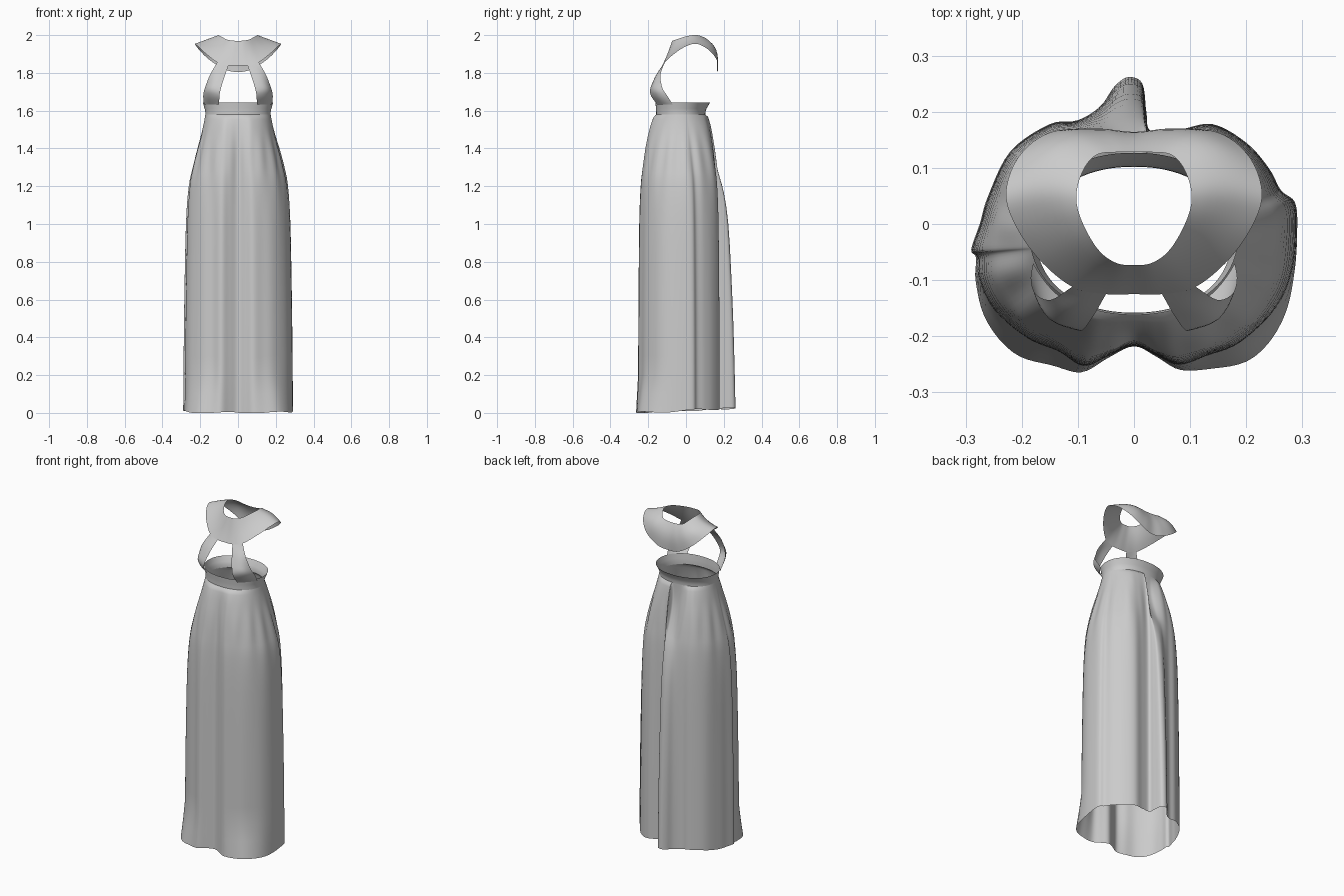
import bpy
import math
from mathutils import Vector

cube = bpy.data.objects.get("Cube")
if cube:
    bpy.data.objects.remove(cube, do_unlink=True)

fabric = bpy.data.materials.new("grey_fabric")
fabric.use_nodes = True
grey = (0.6, 0.6, 0.6, 1)
fabric.diffuse_color = grey
fabric.node_tree.nodes["Principled BSDF"].inputs["Base Color"].default_value = grey


def spline(points, steps, closed=False):
    """Catmull-Rom curve through the points."""
    pts = [Vector(p) for p in points]
    n = len(pts)
    out = []
    for i in range(n if closed else n - 1):
        if closed:
            a, b, c, d = (pts[(i + k) % n] for k in (-1, 0, 1, 2))
        else:
            b, c = pts[i], pts[i + 1]
            a = pts[i - 1] if i else 2 * b - c
            d = pts[i + 2] if i + 2 < n else 2 * c - b
        for s in range(steps):
            t = s / steps
            out.append(0.5 * (2 * b + (c - a) * t + (2 * a - 5 * b + 4 * c - d) * t ** 2
                              + (3 * b - a - 3 * c + d) * t ** 3))
    if not closed:
        out.append(pts[-1])
    return out


def sheet(name, rows, closed=False):
    """Skin a grid of rows into one smooth cloth surface."""
    n = len(rows[0])
    verts = [v for row in rows for v in row]
    faces = []
    for r in range(len(rows) - 1):
        for c in range(n if closed else n - 1):
            d = (c + 1) % n
            faces.append((r * n + c, r * n + d, (r + 1) * n + d, (r + 1) * n + c))
    mesh = bpy.data.meshes.new(name)
    mesh.from_pydata(verts, [], faces)
    mesh.materials.append(fabric)
    obj = bpy.data.objects.new(name, mesh)
    bpy.context.collection.objects.link(obj)
    for p in mesh.polygons:
        p.use_smooth = True
    return obj


def oval(angle, half_x, front, back):
    """Slightly squared oval used for the waist."""
    c, s = math.cos(angle), math.sin(angle)
    mid, half_y = (front + back) / 2, (back - front) / 2
    power = 2 / 2.15
    return Vector((half_x * math.copysign(abs(c) ** power, c),
                   mid + half_y * math.copysign(abs(s) ** power, s)))


# Skirt: folded hem outline blended upwards into the waist oval
hem = [(0, -.218), (.04, -.235), (.08, -.252), (.13, -.236), (.19, -.212), (.255, -.15),
       (.285, -.08), (.291, 0), (.286, .04), (.262, .06), (.24, .1), (.2, .145), (.14, .178),
       (.08, .168), (.03, .166), (.022, .2), (.015, .25), (-.01, .262), (-.035, .245),
       (-.06, .21), (-.1, .185), (-.15, .178), (-.22, .13), (-.26, .05), (-.275, 0),
       (-.29, -.045), (-.281, -.06), (-.278, -.1), (-.25, -.155), (-.19, -.205),
       (-.135, -.228), (-.09, -.254), (-.045, -.236)]
outline = spline(hem, 5, closed=True)
# height against spread from waist to hem
spread = spline([(1.58, 0), (1.54, .06), (1.48, .18), (1.4, .37), (1.3, .59), (1.2, .76),
                 (1, .88), (.6, .95), (.3, .98), (0, 1)], 3)
rows = []
for z, f in spread:
    row = []
    for p in outline:
        ang = math.atan2(p.y + .025, p.x)
        w = oval(ang, .173, -.158, .102)
        # front and back fill out early, the back pleat opens late
        late = .4 + .6 * min(1, abs(p.x) / .28) ** 2 + 22 * max(0, p.y - .18)
        q = w.lerp(p, max(f, 0) ** late)
        # soft gathers just under the waistband
        q *= 1 + .015 * math.sin(ang * 17) * math.sin(math.pi * min(f, 1)) ** 2
        # front corners kick out at the hem
        corner = max(0, -math.sin(ang)) * abs(math.cos(ang)) * 2
        q += Vector((math.cos(ang), math.sin(ang))) * .035 * corner ** 3 * max(0, 1 - z / .2)
        wave = .012 + .05 * p.y + .005 * math.sin(ang * 6)
        row.append((q.x, q.y, z + max(wave, 0) * (1 - z / 1.58)))
    rows.append(row)
sheet("skirt", rows, closed=True)

# Waistband flaring upwards at the sides and back
angles = [2 * math.pi * i / 96 for i in range(96)]
band = []
for z, hx, front, back in ((1.578, .173, -.158, .102), (1.595, .173, -.158, .103),
                           (1.612, .177, -.159, .109), (1.642, .186, -.162, .127)):
    band.append([(*oval(a, hx, front, back), z) for a in angles])
sheet("waistband", band, closed=True)


def mirrored(half):
    """Complete a front-to-back half loop on the other side."""
    return half + [(-x, y, z) for x, y, z in half[-2:0:-1]]


# Shoulder cape: surface between the neck opening and the outer edge
neck = [(0, -.073, 1.97), (.03, -.07, 1.971), (.06, -.05, 1.977), (.085, -.012, 1.99),
        (.101, .03, 1.999), (.101, .065, 1.999), (.087, .102, 1.985), (.065, .124, 1.968),
        (.03, .128, 1.961), (0, .128, 1.96)]
edge = [(0, -.125, 1.838), (.05, -.125, 1.84), (.11, -.112, 1.856), (.172, -.06, 1.903),
        (.215, .005, 1.943), (.228, .06, 1.953), (.204, .122, 1.92), (.15, .163, 1.868),
        (.07, .17, 1.818), (0, .163, 1.805)]
inner = spline(mirrored(neck), 6, closed=True)
outer = spline(mirrored(edge), 6, closed=True)
cape = []
for k in range(9):
    t = k / 8
    puff = math.sin(math.pi * t)
    row = []
    for a, b in zip(inner, outer):
        v = a.lerp(b, t)
        back = max(0, min(1, v.y / .13))
        v.y += .014 * back * puff
        v.z += (.014 * back - .006) * puff
        row.append(v)
    cape.append(row)
sheet("shoulder_cape", cape, closed=True)

# Bust straps from the cape down to the waistband
inside = spline([(.05, -.125, 1.84), (.07, -.16, 1.785), (.09, -.188, 1.72),
                 (.098, -.186, 1.68), (.1, -.152, 1.632)], 5)
outside = spline([(.11, -.112, 1.856), (.148, -.135, 1.79), (.175, -.125, 1.72),
                  (.184, -.1, 1.68), (.18, -.07, 1.632)], 5)
for side, name in ((1, "left_strap"), (-1, "right_strap")):
    strap = []
    for i, (a, b) in enumerate(zip(inside, outside)):
        down = i / (len(inside) - 1)
        row = []
        for k in range(9):
            t = k / 8
            v = a.lerp(b, t)
            bulge = math.sin(math.pi * t) * .022 * min(1, down * 2) * (1 - .6 * down ** 4)
            v += Vector((.7, -.7, 0)) * bulge
            row.append((side * v.x, v.y, v.z))
        strap.append(row)
    sheet(name, strap)
